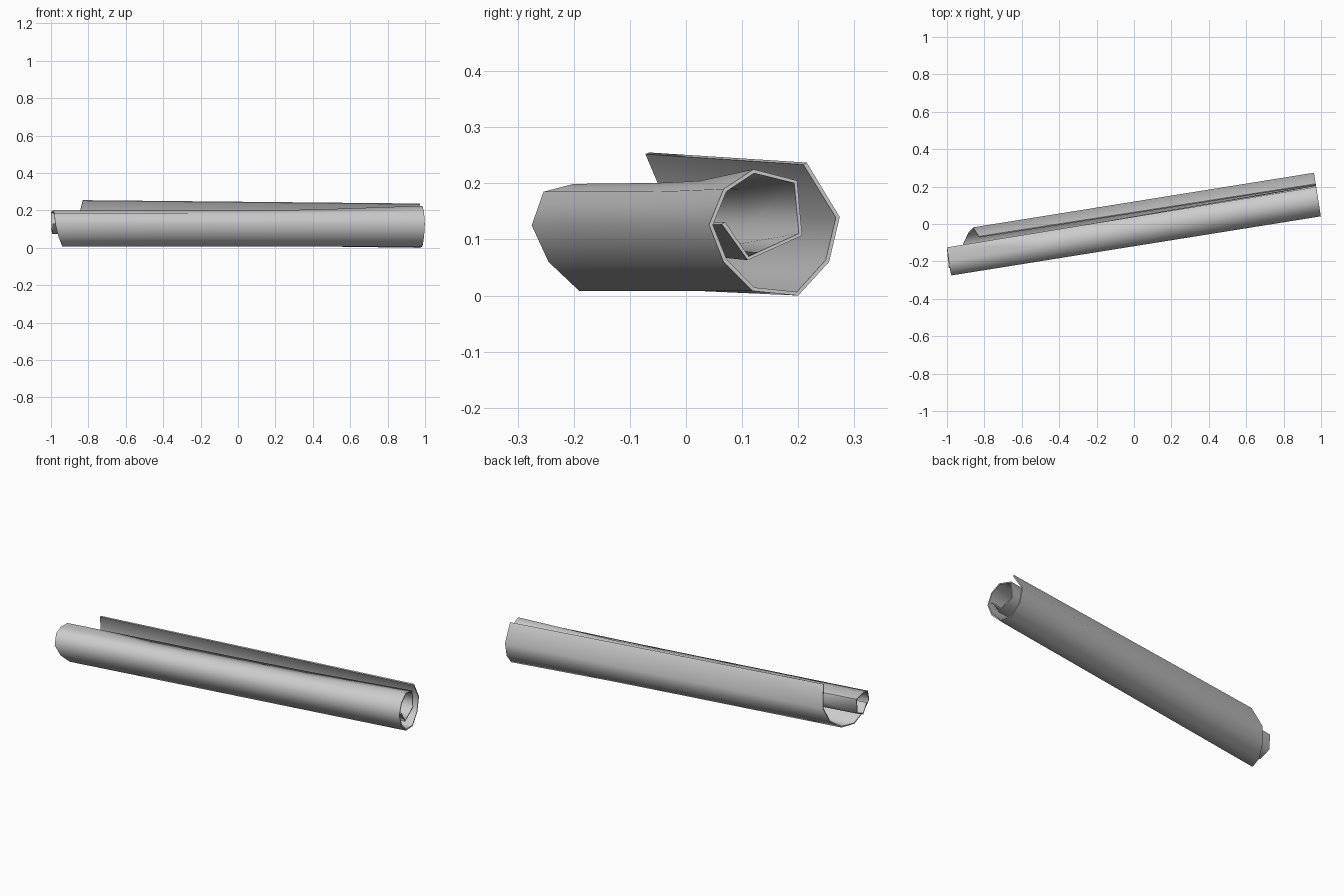
import bpy, bmesh

if "Cube" in bpy.data.objects:
    bpy.data.objects.remove(bpy.data.objects["Cube"])

# Spiral cross-section, from inner edge to outer flap.
# Each row: right end (y, z), left end (x, y, z)
profile = [
    ((0.064, 0.127), (-0.990, -0.235, 0.125)),
    ((0.110, 0.063), (-0.994, -0.195, 0.075)),
    ((0.207, 0.107), (-1.000, -0.130, 0.105)),
    ((0.198, 0.205), (-1.000, -0.125, 0.190)),
    ((0.120, 0.225), (-0.990, -0.200, 0.199)),
    ((0.067, 0.190), (-0.982, -0.254, 0.185)),
    ((0.041, 0.126), (-0.976, -0.275, 0.125)),
    ((0.067, 0.060), (-0.960, -0.245, 0.060)),
    ((0.119, 0.008), (-0.940, -0.190, 0.008)),
    ((0.200, 0.000), (-0.915, -0.110, 0.010)),
    ((0.255, 0.060), (-0.885, -0.045, 0.060)),
    ((0.274, 0.140), (-0.860, -0.018, 0.140)),
    ((0.215, 0.237), (-0.830, -0.066, 0.255)),
]
LENGTH_STEPS = [0.0, 0.25, 0.5, 0.7, 1.0]
Z_BLEND = [0.0, 0.03, 0.08, 0.2, 1.0]  # most of the curl opens near the right end

# Rolled sheet, lofted from left end to right end
bm = bmesh.new()
grid = []
for i, ((ry, rz), (lx, ly, lz)) in enumerate(profile):
    rx = 0.999 - 0.157 * (ry - 0.04)
    row = []
    for t, w in zip(LENGTH_STEPS, Z_BLEND):
        if i == len(profile) - 1:
            w = t
        row.append(bm.verts.new((lx + (rx - lx) * t, ly + (ry - ly) * t, lz + (rz - lz) * w)))
    grid.append(row)
for a, b in zip(grid, grid[1:]):
    for j in range(len(LENGTH_STEPS) - 1):
        bm.faces.new((a[j], b[j], b[j + 1], a[j + 1]))

mesh = bpy.data.meshes.new("rolled_sheet")
bm.to_mesh(mesh)
bm.free()
sheet = bpy.data.objects.new("rolled_sheet", mesh)
bpy.context.collection.objects.link(sheet)

# Thin sheet thickness, grown towards the inside of the roll
solid = sheet.modifiers.new("thickness", "SOLIDIFY")
solid.thickness = 0.007
solid.offset = -1
bpy.context.view_layer.objects.active = sheet
sheet.select_set(True)
bpy.ops.object.modifier_apply(modifier=solid.name)
bpy.ops.object.shade_smooth_by_angle(angle=1.45)
